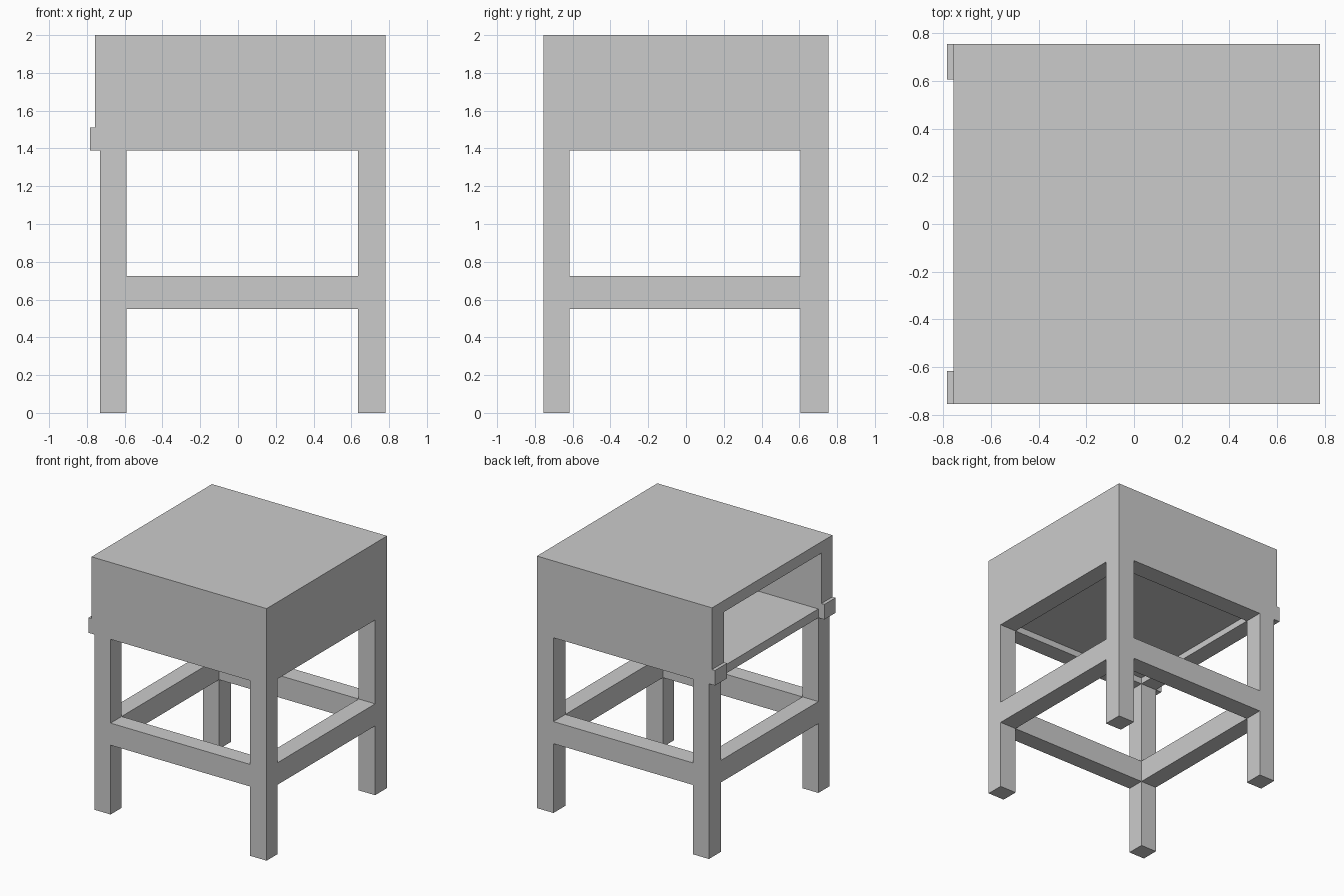
import bpy

if "Cube" in bpy.data.objects:
    bpy.data.objects.remove(bpy.data.objects["Cube"])


def box(name, x, y, z):
    """Axis-aligned box from (min, max) pairs."""
    bpy.ops.mesh.primitive_cube_add(size=1)
    ob = bpy.context.object
    ob.name = name
    ob.location = [(a + b) / 2 for a, b in (x, y, z)]
    ob.scale = [b - a for a, b in (x, y, z)]
    bpy.ops.object.transform_apply(location=True, rotation=False, scale=True)
    return ob


# Shared bands: the corner posts set the thickness of rails and walls
LEFT, RIGHT = (-0.73, -0.59), (0.635, 0.78)
FRONT, BACK = (-0.755, -0.617), (0.605, 0.755)
SPAN_X, SPAN_Y = (LEFT[1], RIGHT[0]), (FRONT[1], BACK[0])
CABINET_LEFT = -0.757
CABINET_Z, RAIL_Z = (1.39, 1.91), (0.55, 0.725)

# Legs
for xname, x in (("left", LEFT), ("right", RIGHT)):
    for yname, y in (("front", FRONT), ("back", BACK)):
        box(f"{yname}_{xname}_leg", x, y, (0, CABINET_Z[0]))

# Stretchers, side walls and corner tabs at the open end
for name, y in (("front", FRONT), ("back", BACK)):
    box(f"{name}_stretcher", SPAN_X, y, RAIL_Z)
    box(f"{name}_wall", (CABINET_LEFT, RIGHT[1]), y, CABINET_Z)
    box(f"{name}_tab", (-0.783, CABINET_LEFT), y, (1.39, 1.51))
for name, x in (("left", LEFT), ("right", RIGHT)):
    box(f"{name}_stretcher", x, SPAN_Y, RAIL_Z)

# Closed right wall, low rail under the open left end
box("right_wall", RIGHT, SPAN_Y, CABINET_Z)
box("left_floor_rail", LEFT, SPAN_Y, (1.39, 1.46))

# Compartment floor and table top
box("compartment_floor", SPAN_X, SPAN_Y, (1.44, 1.46))
box("table_top", (CABINET_LEFT, RIGHT[1]), (FRONT[0], BACK[1]), (1.91, 2.0))
